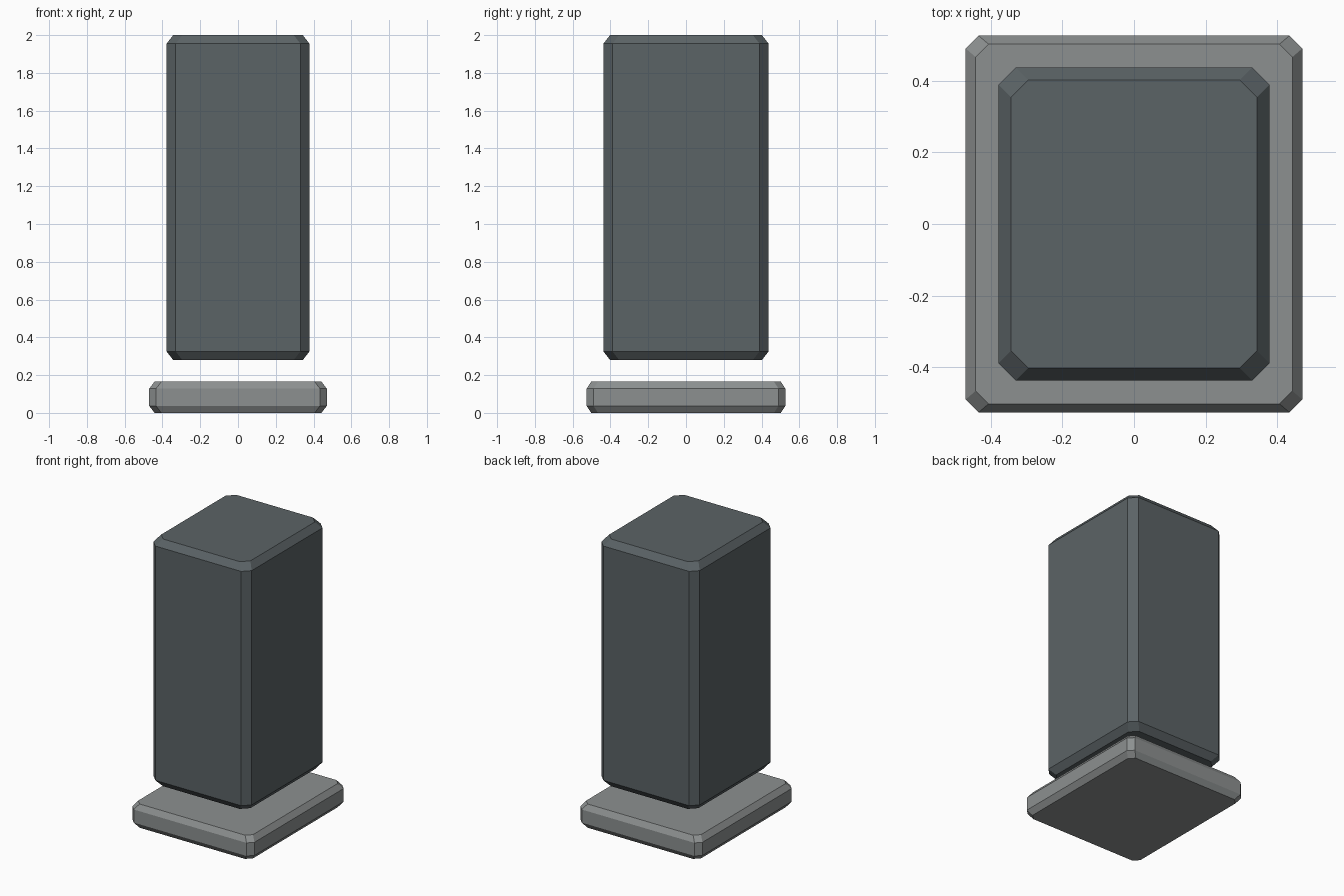
import bpy, bmesh

if "Cube" in bpy.data.objects:
    bpy.data.objects.remove(bpy.data.objects["Cube"])


def material(name, rgb):
    m = bpy.data.materials.new(name)
    m.diffuse_color = (*rgb, 1.0)
    m.use_nodes = True
    m.node_tree.nodes["Principled BSDF"].inputs["Base Color"].default_value = m.diffuse_color
    return m


def octagon(hx, hy, cx, cy):
    """Rectangle outline with cut corners, counter-clockwise."""
    return [(hx, -hy + cy), (hx, hy - cy), (hx - cx, hy), (-hx + cx, hy),
            (-hx, hy - cy), (-hx, -hy + cy), (-hx + cx, -hy), (hx - cx, -hy)]


def chamfered_block(name, hx, hy, z0, z1, corner, inset, rise, mat):
    """Block with cut vertical corners and chamfered top and bottom rims."""
    outer = octagon(hx, hy, *corner)
    inner = octagon(hx - inset[0], hy - inset[1], *corner)
    bm = bmesh.new()
    rings = []
    for outline, z in ((inner, z0), (outer, z0 + rise), (outer, z1 - rise), (inner, z1)):
        rings.append([bm.verts.new((x, y, z)) for x, y in outline])
    for low, high in zip(rings, rings[1:]):
        for i in range(8):
            j = (i + 1) % 8
            bm.faces.new((low[i], low[j], high[j], high[i]))
    bm.faces.new(rings[0][::-1])
    bm.faces.new(rings[-1])
    mesh = bpy.data.meshes.new(name)
    bm.to_mesh(mesh)
    bm.free()
    mesh.materials.append(mat)
    obj = bpy.data.objects.new(name, mesh)
    bpy.context.collection.objects.link(obj)
    return obj


dark = material("dark slate", (0.105, 0.125, 0.133))
grey = material("mid grey", (0.265, 0.28, 0.28))

# Flat base slab
chamfered_block("base_slab", 0.47, 0.526, 0.0, 0.165, (0.036, 0.036), (0.028, 0.024), 0.037, grey)
# Tall block hovering above the slab
chamfered_block("tall_block", 0.378, 0.437, 0.28, 2.0, (0.048, 0.048), (0.035, 0.035), 0.045, dark)
